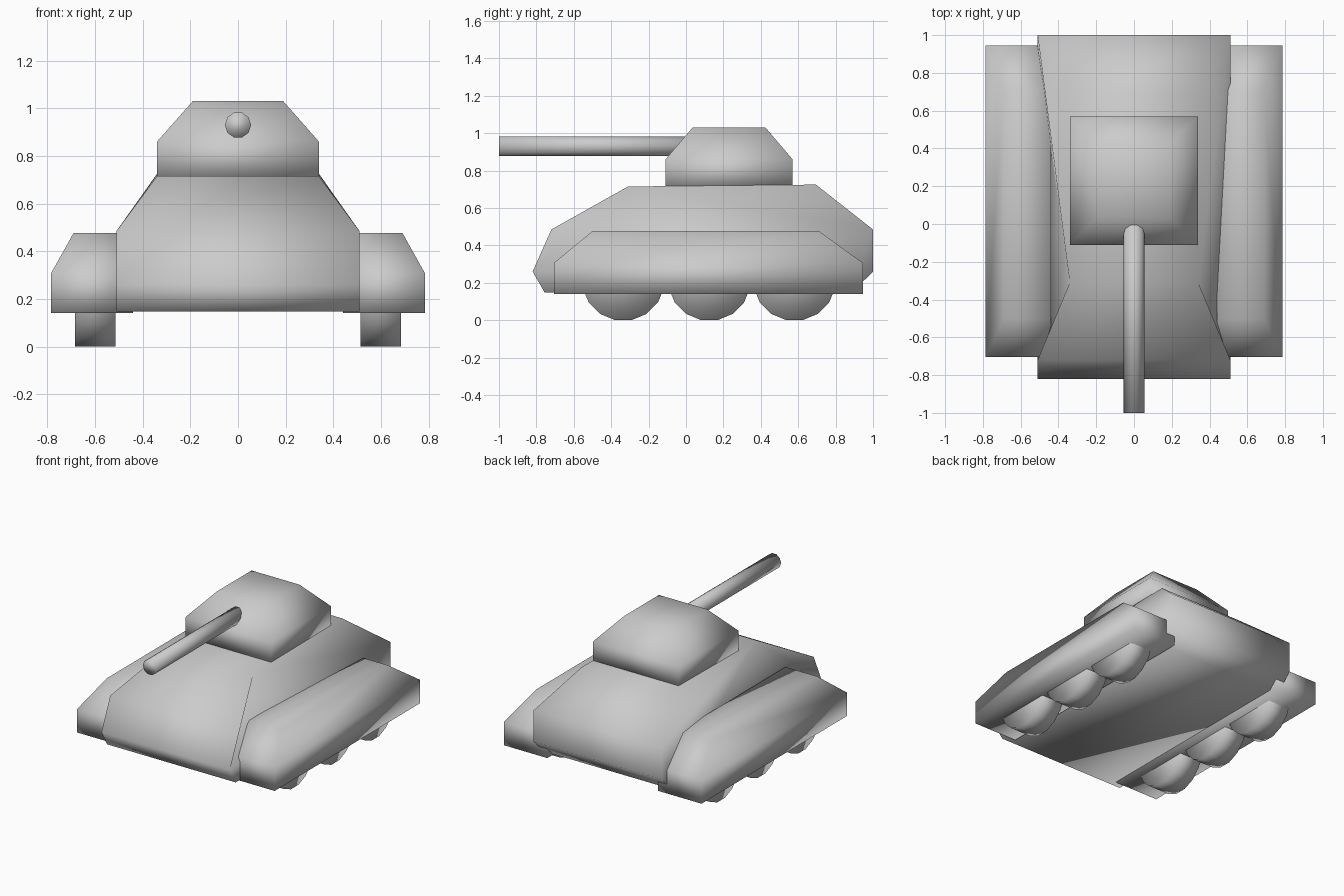
import bpy, bmesh, math

if "Cube" in bpy.data.objects:
    bpy.data.objects.remove(bpy.data.objects["Cube"])


def make_object(name, verts, faces):
    mesh = bpy.data.meshes.new(name)
    mesh.from_pydata(verts, [], faces)
    bm = bmesh.new()
    bm.from_mesh(mesh)
    bmesh.ops.recalc_face_normals(bm, faces=bm.faces)
    bm.to_mesh(mesh)
    bm.free()
    mesh.polygons.foreach_set("use_smooth", [True] * len(mesh.polygons))
    obj = bpy.data.objects.new(name, mesh)
    bpy.context.collection.objects.link(obj)
    return obj


def loft(name, rings):
    """Closed solid through rings of equal point count."""
    n = len(rings[0])
    verts = [p for ring in rings for p in ring]
    faces = [list(range(n)), list(range(len(verts) - n, len(verts)))]
    for r in range(len(rings) - 1):
        for i in range(n):
            j = (i + 1) % n
            faces.append((r * n + i, r * n + j, (r + 1) * n + j, (r + 1) * n + i))
    return make_object(name, verts, faces)


def rect(x0, x1, y0, y1, z):
    return [(x0, y0, z), (x1, y0, z), (x1, y1, z), (x0, y1, z)]


def prism(name, axis, sides, radius, center, length):
    """Polygonal cylinder along x or y."""
    rings = []
    for s in (-0.5, 0.5):
        ring = []
        for i in range(sides):
            a = 2 * math.pi * (i + 0.5) / sides + math.pi / 2
            u, z = radius * math.cos(a), center[2] + radius * math.sin(a)
            if axis == "x":
                ring.append((center[0] + s * length, center[1] + u, z))
            else:
                ring.append((center[0] + u, center[1] + s * length, z))
        rings.append(ring)
    return loft(name, rings)


# Hull: side profile (half width, y, z), narrower at the deck
profile = [(0.51, -0.755, 0.147), (0.51, -0.82, 0.26), (0.51, -0.72, 0.485),
           (0.34, -0.31, 0.715), (0.34, 0.695, 0.725), (0.51, 1.0, 0.485),
           (0.51, 1.0, 0.26), (0.51, 0.885, 0.147)]
loft("hull", [[(s * w, y, z) for w, y, z in profile] for s in (-1, 1)])

# Turret
loft("turret", [rect(-0.34, 0.34, -0.11, 0.57, 0.70),
                rect(-0.34, 0.34, -0.11, 0.57, 0.86),
                rect(-0.19, 0.19, 0.035, 0.425, 1.03)])

# Gun barrel
prism("gun_barrel", "y", 10, 0.055, (0, -0.45, 0.93), 1.1)

# Track guards and road wheels on both sides
for side, s in (("left", -1), ("right", 1)):
    loft("track_guard_" + side, [
        rect(s * 0.44, s * 0.785, -0.705, 0.945, 0.14),
        rect(s * 0.44, s * 0.785, -0.705, 0.945, 0.307),
        rect(s * 0.44, s * 0.69, -0.50, 0.71, 0.477)])
    for i, y in enumerate((-0.335, 0.125, 0.58)):
        prism(f"road_wheel_{side}_{i + 1}", "x", 16, 0.223,
              (s * 0.60, y, 0.219), 0.17)
